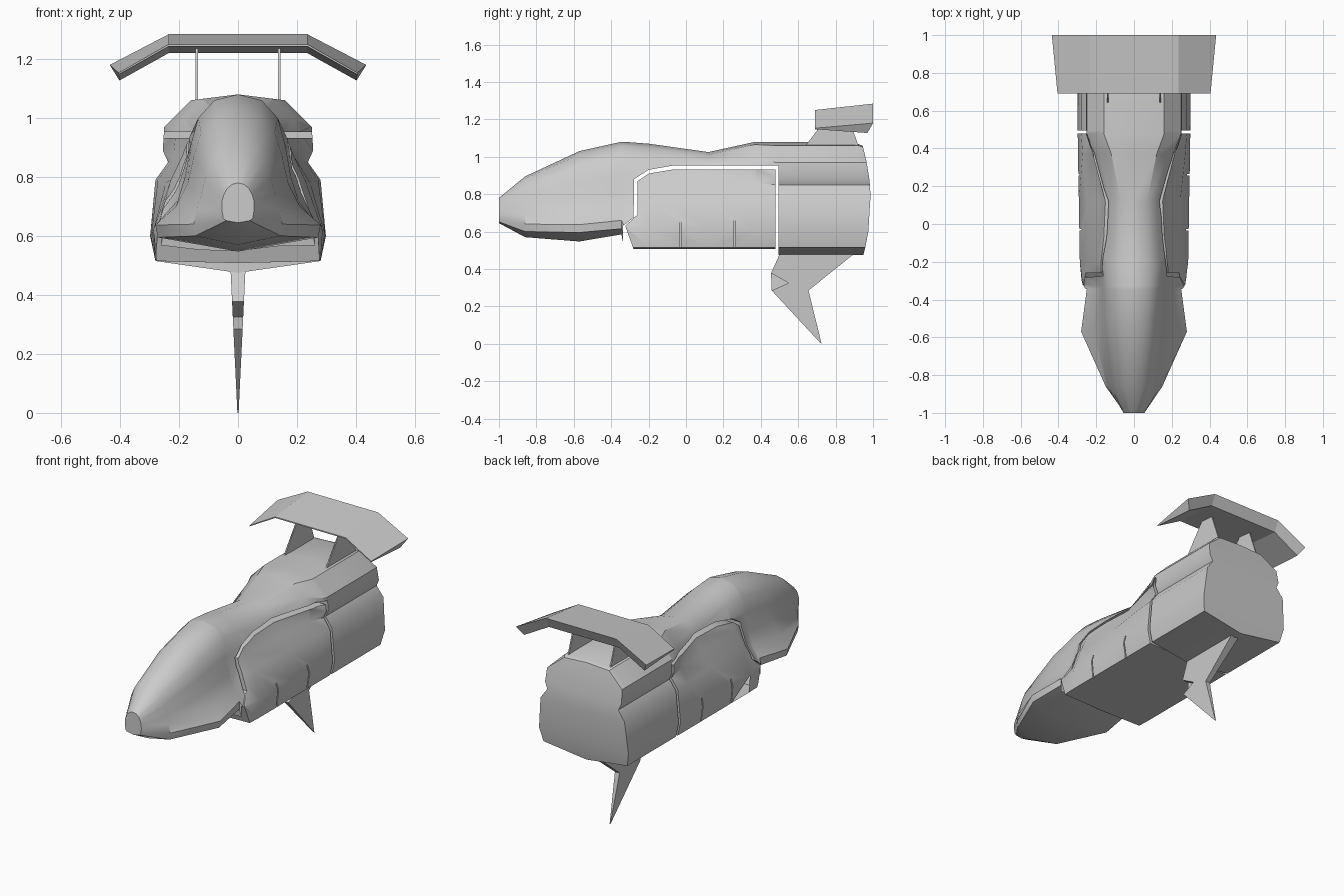
import bpy, bmesh, math

if "Cube" in bpy.data.objects:
    bpy.data.objects.remove(bpy.data.objects["Cube"])

def make_object(name, bm):
    bmesh.ops.recalc_face_normals(bm, faces=bm.faces)
    me = bpy.data.meshes.new(name)
    bm.to_mesh(me)
    bm.free()
    ob = bpy.data.objects.new(name, me)
    bpy.context.collection.objects.link(ob)
    return ob

def activate(ob):
    bpy.ops.object.select_all(action='DESELECT')
    ob.select_set(True)
    bpy.context.view_layer.objects.active = ob

def smooth(ob, angle=32):
    activate(ob)
    bpy.ops.object.shade_smooth_by_angle(angle=math.radians(angle))

def boolean(ob, cutter, op):
    activate(ob)
    mod = ob.modifiers.new("cut", 'BOOLEAN')
    mod.object, mod.operation, mod.solver = cutter, op, 'EXACT'
    bpy.ops.object.modifier_apply(modifier=mod.name)
    bpy.data.objects.remove(cutter)

def prism(name, yz, half, x=0.0, width=lambda z: 1.0):
    """Side outline extruded across x, optionally tapered by height."""
    bm = bmesh.new()
    rings = [[bm.verts.new((x + s * half * width(z), y, z)) for y, z in yz] for s in (-1, 1)]
    for r in rings:
        bm.faces.new(r)
    n = len(yz)
    for i in range(n):
        j = (i + 1) % n
        bm.faces.new((rings[0][i], rings[0][j], rings[1][j], rings[1][i]))
    bmesh.ops.triangulate(bm, faces=[f for f in bm.faces if len(f.verts) > 4])
    return make_object(name, bm)

def hull(name, sections):
    """Mirrored half sections lofted along y, with stripwise end caps."""
    bm = bmesh.new()
    rings = []
    for y, top, bottom, side in sections:
        loop = [(0, top)] + side + [(0, bottom)] + [(-x, z) for x, z in reversed(side)]
        rings.append([bm.verts.new((x, y(z) if callable(y) else y, z)) for x, z in loop])
    n = len(rings[0])
    for a, b in zip(rings, rings[1:]):
        for i in range(n):
            j = (i + 1) % n
            bm.faces.new((a[i], a[j], b[j], b[i]))
    for r in (rings[0], rings[-1]):
        for i in range(n // 2):
            quad = [r[i], r[i + 1], r[-(i + 1)], r[-i]]
            bm.faces.new(list(dict.fromkeys(quad)))
    return make_object(name, bm)

# Cross-sections: y, top centre z, bottom centre z, side points from top to bottom
nose = [
    (-1.0, .78, .645, [(.02, .775), (.038, .76), (.048, .74), (.054, .72), (.055, .69), (.05, .66), (.04, .652)]),
    (-.86, .895, .57, [(.05, .885), (.09, .85), (.11, .80), (.125, .74), (.14, .69), (.15, .64), (.145, .60)]),
    (-.57, 1.03, .547, [(.07, 1.01), (.125, .95), (.15, .87), (.17, .78), (.21, .70), (.28, .637), (.272, .595)]),
    (-.345, 1.08, .585, [(.08, 1.06), (.135, 1.0), (.16, .91), (.18, .80), (.205, .72), (.25, .66), (.25, .615)]),
]
edge = (.28, .515)
front_side = nose[-1][3][:5] + [(.27, .63), (.275, .515)]
waist_front = [(.08, 1.05), (.135, 1.0), (.165, .935), (.19, .87), (.228, .79), (.287, .62), edge]
waist = [(.07, 1.01), (.12, .97), (.15, .935), (.19, .86), (.245, .78), (.292, .62), edge]
hip = [(.12, 1.065), (.185, 1.0), (.215, .94), (.22, .86), (.272, .79), (.297, .60), edge]
rear = [(.16, 1.06), (.25, .97), (.255, .89), (.237, .85), (.28, .79), (.298, .60), edge]
tail = [(.15, 1.05)] + rear[1:]
body = [
    (-.33, 1.08, .508, front_side),
    (-.2, 1.07, .508, waist_front),
    (.12, 1.025, .508, waist),
    (.37, 1.08, .508, hip),
    (.478, 1.08, .508, rear),
    (.494, 1.08, .475, rear),
    (.65, 1.08, .475, rear),
    (.925, 1.067, .475, rear),
    (lambda z: .987 - .04 * ((z - .76) / .29) ** 2, 1.058, .475, tail),
]

# Main shell with an opening for the side pods
shell = hull("main_shell", nose + body)
opening = [(-.338, .4), (-.338, .63), (-.28, .675), (-.278, .88), (-.2, .93), (-.07, .953),
           (.495, .953), (.495, .4)]
boolean(shell, prism("cutter", opening, .6), 'DIFFERENCE')
smooth(shell)

# Floating side pod block inside the opening
pod = hull("side_pods", nose + body)
panel = [(-.28, .4), (-.28, .505), (-.325, .63), (-.26, .69), (-.258, .87), (-.2, .91), (-.07, .932),
         (.478, .932), (.478, .4)]
boolean(pod, prism("cutter", panel, .6), 'INTERSECT')
for s in (-1, 1):
    for y in (-.03, .26):
        slit = [(y - .004, .49), (y + .004, .49), (y + .004, .66), (y - .004, .66)]
        boolean(pod, prism("cutter", slit, .04, s * .312), 'DIFFERENCE')
smooth(pod)

# Rear wing: wedge section carried across five bends
centre = [(.69, 1.25), (1.0, 1.284), (.97, 1.22), (.69, 1.243)]
tip = [(.405, .69, 1.153), (.435, 1.0, 1.18), (.402, .97, 1.127), (.405, .69, 1.147)]
stations = [[(-x, y, z) for x, y, z in tip],
            [(-.235, y, z) for y, z in centre],
            [(.235, y, z) for y, z in centre], tip]
bm = bmesh.new()
rings = [[bm.verts.new(p) for p in s] for s in stations]
for a, b in zip(rings, rings[1:]):
    for i in range(4):
        j = (i + 1) % 4
        bm.faces.new((a[i], a[j], b[j], b[i]))
bm.faces.new(rings[0])
bm.faces.new(rings[-1])
make_object("rear_wing", bm)

# Wing struts
strut = [(.64, 1.06), (.72, 1.155), (.775, 1.24), (.86, 1.235), (.895, 1.13), (.925, 1.05)]
for s, side in ((-1, "left"), (1, "right")):
    prism("wing_strut_" + side, strut, .004, s * .14)

# Ventral fin, tapering to a point
fin = [(.51, .50), (.455, .378), (.548, .325), (.458, .285), (.715, .008), (.725, 0),
       (.655, .285), (.91, .49)]
prism("ventral_fin", fin, .026, width=lambda z: .08 + .92 * z / .5)
